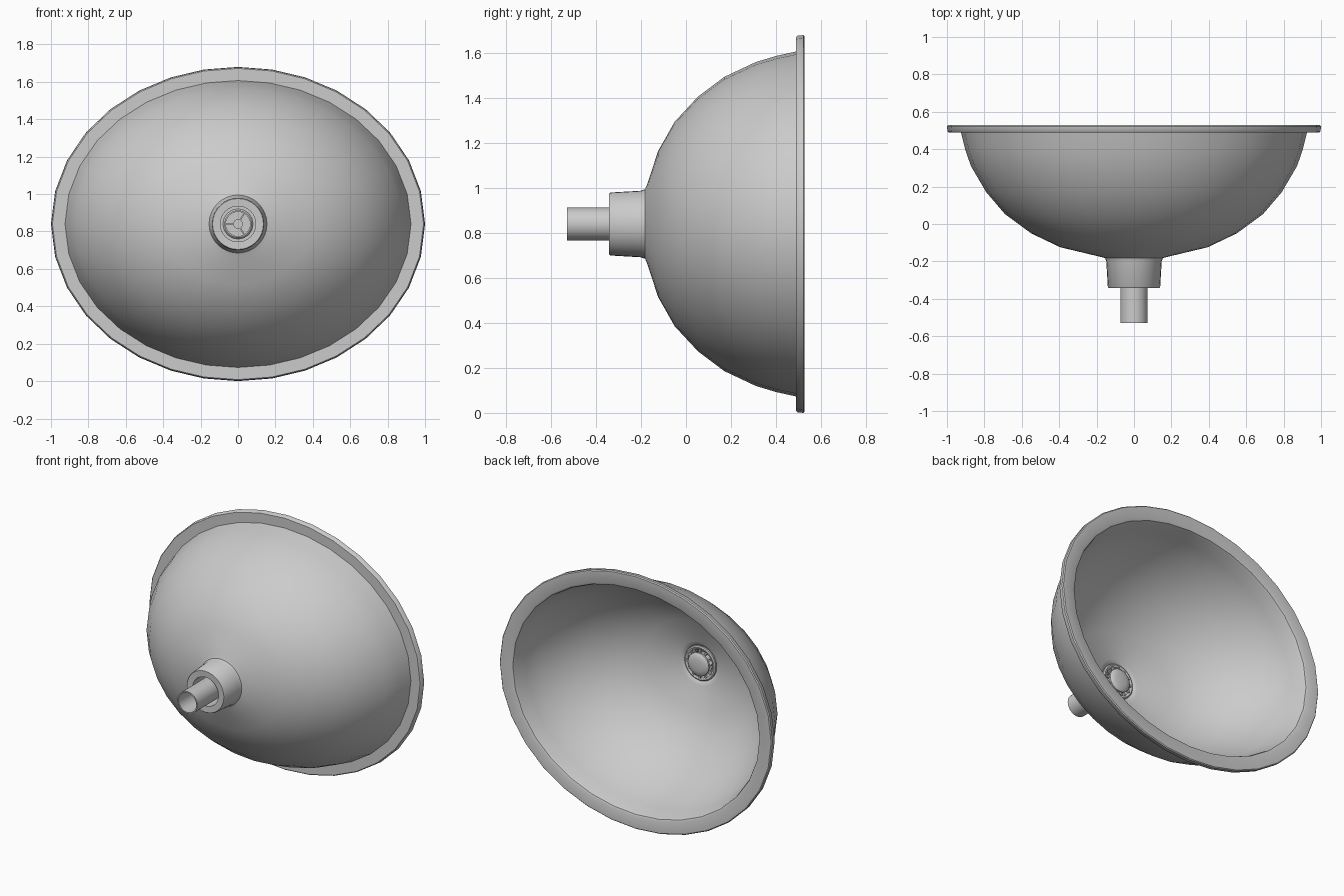
import bpy, bmesh
from math import sin, cos, radians, tau, pi

if "Cube" in bpy.data.objects:
    bpy.data.objects.remove(bpy.data.objects["Cube"])

CZ = 0.84  # height of the basin axis


def lathe(name, rings, sides=32, closed=True, caps=False, warp=0.0):
    """Sweep (y, half width, half height) rings around the y axis."""
    bm = bmesh.new()
    loops = []
    for y, rx, rz in rings:
        loop = []
        for i in range(sides):
            a = tau * i / sides
            a += warp * sin(2 * a)
            loop.append(bm.verts.new((rx * cos(a), y, CZ + rz * sin(a))))
        loops.append(loop)
    n = len(loops)
    for k in range(n if closed else n - 1):
        p, q = loops[k], loops[(k + 1) % n]
        for i in range(sides):
            j = (i + 1) % sides
            bm.faces.new((p[i], p[j], q[j], q[i]))
    if caps:
        bm.faces.new(loops[0])
        bm.faces.new(loops[-1])
    bmesh.ops.recalc_face_normals(bm, faces=bm.faces)
    return finish(name, bm)


def finish(name, bm):
    mesh = bpy.data.meshes.new(name)
    bm.to_mesh(mesh)
    bm.free()
    ob = bpy.data.objects.new(name, mesh)
    bpy.context.collection.objects.link(ob)
    bpy.ops.object.select_all(action='DESELECT')
    ob.select_set(True)
    bpy.context.view_layer.objects.active = ob
    bpy.ops.object.shade_smooth_by_angle(angle=radians(40))
    return ob


def circles(pairs):
    return [(y, r, r) for y, r in pairs]


# Basin: collar, outer shell, flat rim, inner shell and drain hole
collar = circles([(-0.16, 0.095), (-0.34, 0.095), (-0.342, 0.136), (-0.337, 0.14),
                  (-0.20, 0.148), (-0.182, 0.155)])
outer = [(-0.173, 0.19, 0.175), (-0.124, 0.395, 0.325), (-0.05, 0.55, 0.455),
         (0.053, 0.69, 0.566), (0.17, 0.79, 0.654), (0.31, 0.872, 0.72),
         (0.40, 0.903, 0.747), (0.49, 0.925, 0.767)]
rim = [(0.49, 0.992, 0.832), (0.495, 0.997, 0.837), (0.522, 1.0, 0.84), (0.528, 0.994, 0.834),
       (0.528, 0.918, 0.758), (0.522, 0.905, 0.745), (0.505, 0.897, 0.738)]
inner = [(y + 0.025, rx - 0.026, rz - 0.026) for y, rx, rz in reversed(outer[1:-1])]
hole = circles([(-0.142, 0.145), (-0.15, 0.122), (-0.16, 0.113)])
lathe("basin", collar + outer + rim + inner + hole, warp=radians(2))

# Drain pipe with a flange seated in the basin
lathe("drain_pipe", circles([(-0.53, 0.065), (-0.53, 0.073), (-0.17, 0.073), (-0.17, 0.114),
                             (-0.148, 0.114), (-0.143, 0.106), (-0.148, 0.092),
                             (-0.165, 0.085), (-0.185, 0.065)]))

# Drain stopper: shallow domed cap on a central post
lathe("drain_cap", circles([(-0.148, 0.070), (-0.142, 0.076), (-0.130, 0.076), (-0.122, 0.068),
                            (-0.117, 0.04), (-0.115, 0.01)]), closed=False, caps=True)
lathe("stopper_post", circles([(-0.24, 0.025), (-0.145, 0.025)]), sides=16,
      closed=False, caps=True)


def fins(name, count, r0, r1, y0, y1, width, start):
    bm = bmesh.new()
    for k in range(count):
        a = start + tau * k / count
        vs = bmesh.ops.create_cube(bm, size=1)["verts"]
        for v in vs:
            r = (r0 + r1) / 2 + v.co.x * (r1 - r0)
            t = v.co.z * width
            y = (y0 + y1) / 2 + v.co.y * (y1 - y0)
            v.co = (r * cos(a) - t * sin(a), y, CZ + r * sin(a) + t * cos(a))
    return finish(name, bm)


# Three spokes inside the pipe and small ribs around the cap
fins("stopper_spokes", 3, 0.02, 0.068, -0.235, -0.15, 0.008, pi)
fins("cap_ribs", 12, 0.07, 0.096, -0.152, -0.138, 0.012, 0)
